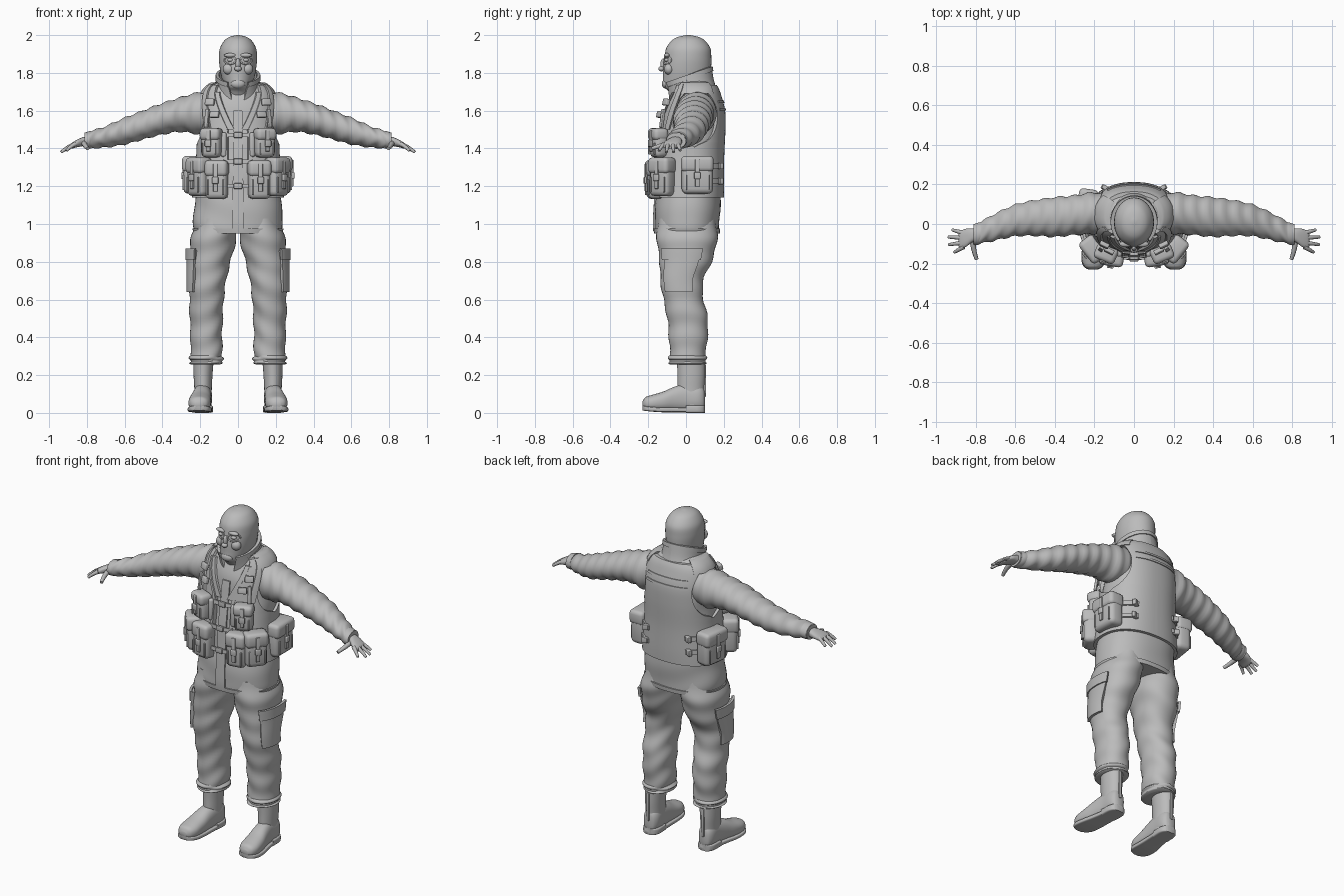
import bpy, bmesh, math
from mathutils import Vector, Matrix
from math import sin, cos, pi, sqrt

if "Cube" in bpy.data.objects:
    bpy.data.objects.remove(bpy.data.objects["Cube"])

grey = bpy.data.materials.new("plain grey")
grey.use_nodes = True
grey.diffuse_color = (0.5, 0.5, 0.5, 1)
grey.node_tree.nodes["Principled BSDF"].inputs["Base Color"].default_value = (0.5, 0.5, 0.5, 1)


def finish(name, bm, mirror):
    bmesh.ops.recalc_face_normals(bm, faces=bm.faces[:])
    mesh = bpy.data.meshes.new(name)
    bm.to_mesh(mesh)
    bm.free()
    mesh.materials.append(grey)
    obj = bpy.data.objects.new(name, mesh)
    bpy.context.collection.objects.link(obj)
    if mirror:
        obj.modifiers.new("Mirror", 'MIRROR').use_mirror_merge = False
    return obj


def skin(name, rows, mirror):
    """Closed loops of points joined into a capped tube."""
    bm = bmesh.new()
    loops = [[bm.verts.new(p) for p in row] for row in rows]
    n = len(loops[0])
    for a, b in zip(loops, loops[1:]):
        for i in range(n):
            bm.faces.new((a[i], a[(i + 1) % n], b[(i + 1) % n], b[i]))
    bm.faces.new(loops[0])
    bm.faces.new(loops[-1])
    return finish(name, bm, mirror)


def dense(rings, n=6):
    """Smooth interpolation between cross-sections."""
    out = []
    for i in range(len(rings) - 1):
        q = [rings[max(0, min(len(rings) - 1, i + k))] for k in (-1, 0, 1, 2)]
        for j in range(n):
            f = j / n
            out.append(tuple(b + 0.5 * f * (c - a + f * (2*a - 5*b + 4*c - d + f * (3*(b - c) + d - a)))
                             for a, b, c, d in zip(*q)))
    return out + [rings[-1]]


def spow(v, e):
    return math.copysign(abs(v) ** e, v)


def section(ring, t, axis='z', power=2.0, grow=0.0):
    s, cu, cv, ru, rv = ring
    u = cu + (ru + grow) * spow(sin(t), 2 / power)
    v = cv - (rv + grow) * spow(cos(t), 2 / power)
    return Vector({'z': (u, v, s), 'x': (s, u, v), 'y': (u, s, v)}[axis])


def loft(name, rings, axis='z', power=2.0, mirror=True, fold=0.0, freq=60, segs=36):
    rows = []
    for r in dense(rings):
        ts = [2 * pi * i / segs for i in range(segs)]
        rows.append([section(r, t, axis, power, fold * sin(freq * r[0] + 2 * sin(t) + cos(2 * t))) for t in ts])
    return skin(name, rows, mirror)


def at_height(rings, z):
    d = dense(rings)
    for a, b in zip(d, d[1:]):
        if a[0] <= z <= b[0]:
            f = (z - a[0]) / (b[0] - a[0])
            return tuple(p + f * (q - p) for p, q in zip(a, b))
    return d[-1] if z > d[-1][0] else d[0]


def patch(name, rings, z0, z1, t0, t1, off, thick=0.012, power=2.0, mirror=True, tilt=0.0, rows=24, cols=20):
    """Cloth panel wrapped on a body; t runs from the front (0) to the back (pi)."""
    out = []
    for i in range(rows + 1):
        z = z0 + (z1 - z0) * i / rows
        a, b = (f(z) if callable(f) else f for f in (t0, t1))
        ts = [a + (b - a) * j / cols for j in range(cols + 1)]
        r = at_height(rings, z)
        row = [section(r, t, 'z', power, off) for t in ts]
        row += [section(r, t, 'z', power, off - thick) for t in reversed(ts)]
        for p, t in zip(row, ts + ts[::-1]):
            p.z += tilt * cos(t)
        out.append(row)
    return skin(name, out, mirror)


def rbox(name, loc, size, yaw=0.0, bevel=0.01, mirror=True, pitch=0.0):
    bm = bmesh.new()
    bmesh.ops.create_cube(bm, size=1, matrix=Matrix.Diagonal((*size, 1)))
    bmesh.ops.bevel(bm, geom=bm.edges[:], offset=min(bevel, min(size) * 0.45), segments=3, profile=0.5, affect='EDGES')
    bm.transform(Matrix.Translation(loc) @ Matrix.Rotation(yaw, 4, 'Z') @ Matrix.Rotation(pitch, 4, 'X'))
    return finish(name, bm, mirror)


def ball(name, loc, scale, mirror=False):
    bm = bmesh.new()
    bmesh.ops.create_uvsphere(bm, u_segments=20, v_segments=12, radius=1,
                              matrix=Matrix.Translation(loc) @ Matrix.Diagonal((*scale, 1)))
    return finish(name, bm, mirror)


def pipe(name, pts, radius, taper=1.0, cyclic=False):
    curve = bpy.data.curves.new(name, 'CURVE')
    curve.dimensions, curve.bevel_depth, curve.bevel_resolution = '3D', radius, 3
    curve.use_fill_caps = True
    sp = curve.splines.new('POLY' if cyclic else 'NURBS')
    sp.points.add(len(pts) - 1)
    for i, (q, p) in enumerate(zip(sp.points, pts)):
        q.co = (*p, 1)
        q.radius = 1 + (taper - 1) * i / (len(pts) - 1)
    sp.use_cyclic_u, sp.use_endpoint_u = cyclic, not cyclic
    curve.materials.append(grey)
    bpy.context.collection.objects.link(bpy.data.objects.new(name, curve))


# Jacket body
torso = [(.95, 0, .005, .228, .168), (1.0, 0, .005, .238, .172), (1.1, 0, .01, .23, .172), (1.2, 0, .015, .22, .17),
         (1.35, 0, .02, .205, .165), (1.5, 0, .035, .2, .157), (1.6, 0, .042, .195, .148), (1.68, 0, .045, .182, .125),
         (1.73, 0, .045, .15, .105), (1.77, 0, .03, .085, .085)]
TP = 2.3
loft("jacket", torso, power=TP, mirror=False, fold=.0025, freq=35, segs=48)
patch("jacket_hem", torso, .95, .975, 0, pi, .006, power=TP, rows=3, cols=30)
patch("jacket_placket", torso, .96, 1.6, 0, .09, .009, power=TP)
patch("jacket_lapel", torso, 1.5, 1.7, lambda z: .06 + (z - 1.5) * 2.2, lambda z: .38 + (z - 1.5) * 2.2, .016, power=TP)

# Collar
collar = [(1.66, 0, .04, .135, .125), (1.72, 0, .025, .117, .122), (1.79, 0, .01, .112, .125)]
patch("collar", collar, 1.66, 1.785, lambda z: .15 + (z - 1.66) * 3, pi, 0, .014, tilt=-.045)
patch("collar_edge", collar, 1.765, 1.79, .5, pi, .006, .016, tilt=-.045, rows=4)

# Sleeves and hands
loft("sleeve", [(.12, .05, 1.6, .09, .1), (.2, .055, 1.587, .105, .112), (.3, .045, 1.58, .1, .092), (.4, .035, 1.557, .1, .083),
                (.5, .03, 1.525, .09, .077), (.6, .018, 1.492, .08, .071), (.7, -.015, 1.462, .068, .056),
                (.77, -.042, 1.448, .056, .046), (.81, -.052, 1.442, .05, .04)], 'x', fold=.0045, freq=85)
loft("sleeve_cuff", [(.775, -.045, 1.447, .054, .046), (.79, -.05, 1.444, .056, .046), (.812, -.053, 1.441, .051, .042)], 'x')
loft("palm", [(.79, -.052, 1.44, .03, .026), (.82, -.058, 1.436, .036, .024), (.85, -.07, 1.427, .046, .02),
              (.878, -.08, 1.415, .044, .016), (.886, -.082, 1.411, .03, .01)], 'x', 2.4)
for s, side in ((1, "left"), (-1, "right")):
    for k, (by, tx, ty, tz) in enumerate([(-.046, .918, -.03, 1.39), (-.07, .937, -.066, 1.38),
                                         (-.094, .935, -.104, 1.38), (-.115, .908, -.143, 1.388)]):
        pipe(f"{side}_finger_{k + 1}", [(s * .86, by, 1.424), (s * (.86 + tx) / 2, (by + ty) / 2, 1.413),
                                        (s * tx, ty, tz)], .0125, .6)
    pipe(f"{side}_thumb", [(s * .815, -.07, 1.43), (s * .815, -.125, 1.42), (s * .795, -.178, 1.4)], .016, .6)

# Head in a close-fitting hood
head = [(1.64, 0, .025, .075, .08), (1.7, 0, .008, .07, .098), (1.73, 0, -.003, .074, .117), (1.78, 0, .002, .088, .124),
        (1.83, 0, .006, .097, .127), (1.88, 0, .01, .101, .124), (1.93, 0, .012, .096, .117), (1.97, 0, .012, .073, .089),
        (1.99, 0, .012, .046, .056), (2.0, 0, .012, .008, .01)]
loft("hood", head, mirror=False, segs=40)
ball("nose_bridge", (0, -.12, 1.845), (.013, .016, .032))
ball("nose_tip", (0, -.13, 1.822), (.019, .016, .014))
ball("brow", (.04, -.101, 1.893), (.034, .016, .012), True)
ball("cheek", (.048, -.09, 1.82), (.032, .026, .03), True)
ball("chin", (0, -.108, 1.742), (.038, .02, .025))
ball("eye", (.04, -.1, 1.868), (.018, .014, .01), True)
for s, side in ((1, "left"), (-1, "right")):
    rim = []
    for i in range(24):
        a = 2 * pi * i / 24
        x, z = .042 + .03 * cos(a), 1.867 + .021 * sin(a)
        r = at_height(head, z)
        p = section(r, math.asin(x / r[3]))
        rim.append((s * x, p.y, z))
    pipe(f"{side}_eye_opening", rim, .0045, cyclic=True)

# Load vest with arm holes
def arm_hole(z):
    return .72 * sqrt(max(0, 1 - ((z - 1.57) / .15) ** 2))

def vest_front(z):
    return .2 + max(0, z - 1.5) * 2.2

patch("vest_front", torso, 1.14, 1.735, vest_front, lambda z: 1.65 - arm_hole(z), .017, .02, TP, rows=40)
patch("vest_back", torso, 1.14, 1.735, lambda z: 1.65 + arm_hole(z), pi, .017, .02, TP, rows=40)
patch("vest_edge", torso, 1.14, 1.7, vest_front, lambda z: vest_front(z) + .08, .023, .02, TP)
for k, z in enumerate((1.19, 1.32, 1.46)):
    patch(f"front_strap_{k + 1}", torso, z, z + .022, 0, .3, .026, .008, TP, rows=2)
    rbox(f"front_buckle_{k + 1}", (0, at_height(torso, z)[2] - at_height(torso, z)[4] - .025, z + .011), (.045, .016, .03), bevel=.004, mirror=False)
for k, z in enumerate((1.215, 1.295)):
    patch(f"back_strap_{k + 1}", torso, z, z + .025, 1.7, 2.65, .026, .01, TP, rows=2)
    p = section(at_height(torso, z), 2.55, power=TP, grow=.026)
    rbox(f"back_buckle_{k + 1}", (p.x, p.y, z + .012), (.04, .022, .034), .5, .004)
for k, z in enumerate((1.6, 1.64)):
    patch(f"back_webbing_{k + 1}", torso, z, z + .014, 2.5, pi, .022, .008, TP, rows=2)
patch("shoulder_strap", torso, 1.5, 1.74, lambda z: .66 + (z - 1.5) * 1.2, lambda z: .86 + (z - 1.5) * 1.2, .027, .012, TP)
patch("shoulder_pad", torso, 1.69, 1.75, 1.0, 2.3, .022, .02, TP, rows=8)
for k, (x, y, z) in enumerate([(.125, -.137, 1.58), (.15, -.105, 1.645)]):
    rbox(f"shoulder_buckle_{k + 1}", (x, y, z), (.05, .022, .036), .45, .005, pitch=-.25)
rbox("strap_tail", (.165, -.125, 1.56), (.022, .016, .1), .6, .004, pitch=-.15)


# Pouches
def pouch(name, loc, yaw, w, d, h, mirror=True):
    base = Matrix.Translation(loc) @ Matrix.Rotation(yaw, 4, 'Z')
    def piece(part, offset, size, bevel):
        rbox(f"{name}_{part}", base @ Vector(offset), size, yaw, bevel, mirror)
    piece("body", (0, 0, -.01), (w, d, h - .02), .026)
    piece("flap", (0, -.004, h * .29), (w + .008, d + .008, h * .42), .022)
    piece("strap", (0, -d / 2 - .007, .01), (.024, .012, h * .72), .004)
    piece("buckle", (0, -d / 2 - .012, -h * .02), (.034, .014, .036), .005)
    for s, side in ((1, "outer"), (-1, "inner")):
        piece(side + "_seam", (s * w * .36, -d / 2 - .001, -h * .2), (.008, .01, h * .4), .003)

pouch("front_pouch", (.112, -.165, 1.235), .16, .115, .08, .205)
pouch("corner_pouch", (.205, -.125, 1.25), .9, .125, .085, .205)
pouch("left_side_pouch", (.235, .06, 1.26), pi / 2, .165, .09, .2, False)
pouch("right_side_pouch", (-.235, .09, 1.26), -pi / 2 - .15, .165, .09, .2, False)
pouch("chest_pouch", (.14, -.145, 1.43), .4, .105, .075, .155)
rbox("chest_pocket_tube", (.075, -.15, 1.42), (.03, .03, .13), .2, .012)

# Trousers
leg = [(.27, .168, .008, .078, .092), (.32, .168, .01, .084, .096), (.4, .168, .012, .084, .102), (.5, .168, .008, .087, .107),
       (.6, .167, -.013, .091, .106), (.7, .16, -.022, .097, .113), (.8, .148, -.002, .108, .138), (.9, .133, .005, .12, .158),
       (.97, .12, .005, .115, .16), (1.03, .11, .005, .1, .15)]
loft("trouser_leg", leg, power=2.15, fold=.0035, freq=48)
patch("cargo_pocket", leg, .64, .86, .75, 2.0, .016, .02, 2.15)
patch("cargo_flap", leg, .81, .87, .7, 2.05, .023, .014, 2.15, rows=6)
loft("trouser_cuff", [(.255, .168, .008, .07, .085), (.262, .168, .008, .089, .1), (.275, .168, .008, .083, .096),
                      (.288, .168, .008, .092, .103), (.305, .168, .008, .08, .094)], fold=.004, freq=150)

# Boots
loft("boot_shaft", [(.04, .185, .03, .045, .066), (.12, .185, .026, .046, .07), (.2, .185, .028, .05, .073),
                    (.3, .182, .026, .055, .075)])
foot = [(-.23, .207, .045, .02, .015), (-.215, .206, .05, .044, .033), (-.18, .204, .052, .058, .043), (-.12, .2, .06, .058, .053),
        (-.06, .193, .073, .052, .066), (0, .187, .08, .048, .075), (.06, .185, .08, .048, .073), (.09, .185, .075, .036, .062),
        (.1, .185, .07, .018, .035)]
loft("boot_foot", foot, 'y', 2.3)
loft("boot_sole", [(y, x, .016 + max(0, -.15 - y) * .12, w + .004, .013) for y, x, z, w, h in foot], 'y', 5)
loft("boot_heel", [(y, x, .02, w + .004, .02) for y, x, z, w, h in foot[5:]], 'y', 6)
rbox("boot_back_seam", (.185, .1, .17), (.016, .012, .17), 0, .004)

# Shading
bpy.ops.object.select_all(action='DESELECT')
for obj in bpy.context.scene.objects:
    if obj.type == 'MESH':
        obj.select_set(True)
        bpy.context.view_layer.objects.active = obj
bpy.ops.object.shade_smooth_by_angle(angle=math.radians(40))
